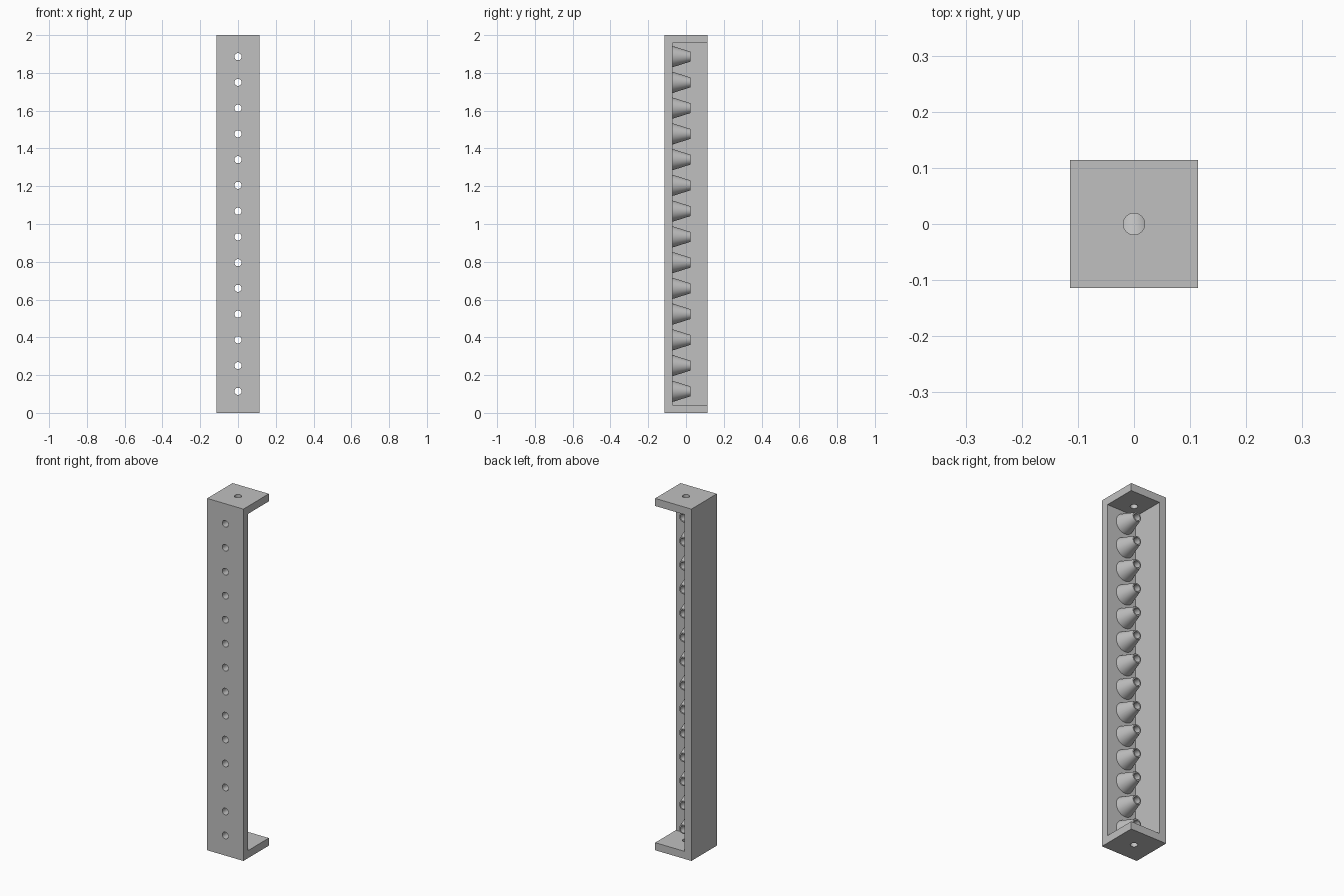
import bpy
import bmesh
from math import radians
from mathutils import Matrix, Vector

cube = bpy.data.objects.get("Cube")
if cube:
    bpy.data.objects.remove(cube, do_unlink=True)

HALF = 0.114        # half the width and depth
HEIGHT = 2.0
WALL = 0.043        # thickness of walls and end plates
COUNT = 14          # nozzles along the front wall
HOLE = 0.019        # hole radius
BASE_R, TIP_R = 0.056, 0.026
TIP_Y = 0.024

grey = bpy.data.materials.new("plain grey")
grey.use_nodes = True
grey.diffuse_color = (0.53, 0.53, 0.53, 1)
grey.node_tree.nodes["Principled BSDF"].inputs["Base Color"].default_value = grey.diffuse_color


def finish(name, bm):
    mesh = bpy.data.meshes.new(name)
    bm.to_mesh(mesh)
    bm.free()
    mesh.materials.append(grey)
    obj = bpy.data.objects.new(name, mesh)
    bpy.context.collection.objects.link(obj)
    return obj


def box(name, low, high):
    low, high = Vector(low), Vector(high)
    bm = bmesh.new()
    place = Matrix.Translation((low + high) / 2) @ Matrix.Diagonal((*(high - low), 1))
    bmesh.ops.create_cube(bm, size=1, matrix=place)
    return finish(name, bm)


def add_cone(bm, centre, axis, depth, r1, r2):
    turn = Vector(axis).to_track_quat("Z", "Y").to_matrix().to_4x4()
    bmesh.ops.create_cone(bm, cap_ends=True, segments=48, radius1=r1, radius2=r2,
                          depth=depth, matrix=Matrix.Translation(centre) @ turn)


def combine(target, tool, operation):
    bpy.context.view_layer.objects.active = target
    mod = target.modifiers.new(operation, "BOOLEAN")
    mod.object, mod.operation, mod.solver = tool, operation, "EXACT"
    bpy.ops.object.modifier_apply(modifier=mod.name)
    bpy.data.objects.remove(tool, do_unlink=True)


# Channel body: open at the back and on the +x side
body = box("channel_body", (-HALF, -HALF, 0), (HALF, HALF, HEIGHT))
inner = WALL - HALF
cavity = box("cavity_cutter", (inner, inner, WALL), (HALF + 0.1, HALF + 0.1, HEIGHT - WALL))
combine(body, cavity, "DIFFERENCE")

# Tapered nozzles, rooted slightly inside the front wall
heights = [HALF + i * (HEIGHT - 2 * HALF) / (COUNT - 1) for i in range(COUNT)]
root = inner - 0.01
slope = (BASE_R - TIP_R) / (TIP_Y - inner)
nozzles = bmesh.new()
for z in heights:
    add_cone(nozzles, (0, (root + TIP_Y) / 2, z), (0, 1, 0), TIP_Y - root,
             BASE_R + slope * 0.01, TIP_R)
combine(body, finish("nozzles", nozzles), "UNION")

# Holes through every nozzle and through both end plates
drills = bmesh.new()
for z in heights:
    add_cone(drills, (0, 0, z), (0, 1, 0), 4 * HALF, HOLE, HOLE)
for z in (0, HEIGHT):
    add_cone(drills, (0, 0, z), (0, 0, 1), 2 * WALL + 0.006, HOLE, HOLE)
combine(body, finish("drill_cutters", drills), "DIFFERENCE")

# Smooth round surfaces, crisp edges
bpy.ops.object.select_all(action="DESELECT")
body.select_set(True)
bpy.context.view_layer.objects.active = body
bpy.ops.object.shade_smooth_by_angle(angle=radians(30))
